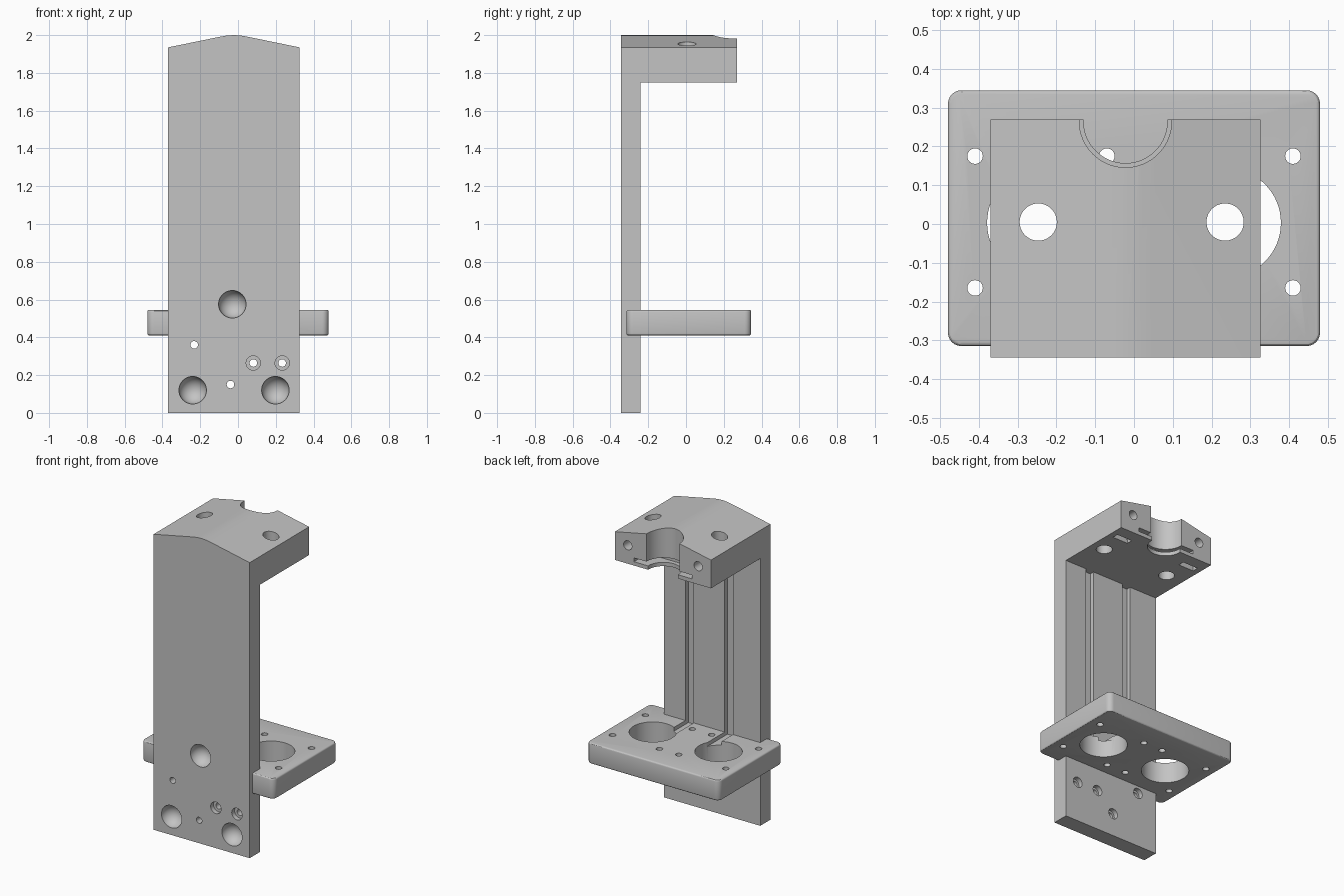
import bpy, bmesh, math
from mathutils import Matrix, Vector

if "Cube" in bpy.data.objects:
    bpy.data.objects.remove(bpy.data.objects["Cube"], do_unlink=True)

grey = bpy.data.materials.new("plain grey")
grey.use_nodes = True
GREY = (0.55, 0.55, 0.55, 1)
grey.diffuse_color = GREY
grey.node_tree.nodes["Principled BSDF"].inputs["Base Color"].default_value = GREY

MID = -0.022                      # centre line of the bracket
FRONT, INNER, BACK = -0.345, -0.24, 0.27
UNDER = 1.75                      # underside of the top block
DECK_LOW, DECK_TOP = 0.41, 0.545


def finish(name, bm):
    bmesh.ops.recalc_face_normals(bm, faces=bm.faces)
    mesh = bpy.data.meshes.new(name)
    bm.to_mesh(mesh)
    bm.free()
    mesh.materials.append(grey)
    obj = bpy.data.objects.new(name, mesh)
    bpy.context.collection.objects.link(obj)
    return obj


def box_mesh(low, high):
    bm = bmesh.new()
    low, high = Vector(low), Vector(high)
    bmesh.ops.create_cube(bm, size=1, matrix=Matrix.Translation((low + high) / 2)
                          @ Matrix.Diagonal((high - low).to_4d()))
    return bm


def box(low, high):
    return finish("cutter", box_mesh(low, high))


def rod(x, y, z, r, length, along="z", r2=None, sides=48):
    """Cylinder or cone centred on a point."""
    turn = Matrix.Rotation(math.pi / 2, 4, "X") if along == "y" else Matrix()
    bm = bmesh.new()
    bmesh.ops.create_cone(bm, cap_ends=True, segments=sides, radius1=r,
                          radius2=r if r2 is None else r2, depth=length,
                          matrix=Matrix.Translation((x, y, z)) @ turn)
    return finish("cutter", bm)


def ball(x, y, z, r):
    bm = bmesh.new()
    bmesh.ops.create_uvsphere(bm, u_segments=48, v_segments=24, radius=r,
                              matrix=Matrix.Translation((x, y, z)))
    return finish("cutter", bm)


def cut(cutter, *targets):
    for target in targets:
        bpy.context.view_layer.objects.active = target
        mod = target.modifiers.new("cut", "BOOLEAN")
        mod.operation = "DIFFERENCE"
        mod.solver = "EXACT"
        mod.object = cutter
        bpy.ops.object.modifier_apply(modifier=mod.name)
    bpy.data.objects.remove(cutter, do_unlink=True)


# Bracket: gabled outline with a softened ridge, extruded front to back
right_half = [(0.348, 0), (0.348, 1.935), (0.07, 1.992), (0.035, 1.998)]
outline = right_half + [(0, 2.0)] + [(-x, z) for x, z in reversed(right_half)]
bm = bmesh.new()
face = bm.faces.new([bm.verts.new((MID + x, FRONT, z)) for x, z in outline])
moved = bmesh.ops.extrude_face_region(bm, geom=[face])["geom"]
bmesh.ops.translate(bm, vec=(0, BACK - FRONT, 0),
                    verts=[v for v in moved if isinstance(v, bmesh.types.BMVert)])
bracket = finish("bracket", bm)
cut(box((-1, INNER, -1), (1, 1, UNDER)), bracket)

# Platform: slab with rounded corners and softened rims
bm = box_mesh((-0.48, -0.315, DECK_LOW), (0.48, 0.345, DECK_TOP))
upright = [e for e in bm.edges if abs(e.verts[0].co.z - e.verts[1].co.z) > 0.05]
bmesh.ops.bevel(bm, geom=upright, offset=0.035, segments=6, profile=0.5, affect="EDGES")
rims = [e for e in bm.edges if abs(e.verts[0].co.z - e.verts[1].co.z) < 0.01]
bmesh.ops.bevel(bm, geom=rims, offset=0.01, segments=3, profile=0.5, affect="EDGES")
platform = finish("platform", bm)

# Large platform bores and small screw holes
for side in (-1, 1):
    cut(rod(side * 0.238, 0.003, 0.48, 0.141, 0.5, sides=64), platform)
    for x in (0.07, 0.41):
        for y in (-0.165, 0.175):
            cut(rod(side * x, y, 0.48, 0.02, 0.5, sides=24), platform)

# Cable grooves down the back of the plate and across the platform
for side in (-1, 1):
    x = side * 0.142
    cut(box((x - 0.03, INNER - 0.03, DECK_TOP - 0.03), (x + 0.03, INNER + 0.05, UNDER)), bracket)
    cut(box((x - 0.03, INNER - 0.03, DECK_TOP - 0.025), (x + 0.03, -0.05, DECK_TOP + 0.1)), platform)

# Round blind sockets in the front
for x, z in ((-0.03, 0.575), (-0.24, 0.12), (0.198, 0.12)):
    cut(ball(x, FRONT - 0.002, z, 0.073), bracket, platform)

# Plate screw holes, recessed at the back and two of them at the front
for x, z, both in ((-0.232, 0.36, False), (-0.04, 0.15, False),
                   (0.081, 0.264, True), (0.234, 0.264, True)):
    cut(rod(x, -0.3, z, 0.02, 0.3, "y", sides=24), bracket)
    cut(rod(x, INNER, z, 0.034, 0.06, "y", sides=24), bracket)
    if both:
        cut(rod(x, FRONT, z, 0.038, 0.06, "y", sides=24), bracket)

# Half-round notch in the top block, narrower below its flange slot
notch_y = 0.265
cut(rod(MID, notch_y, 1.95, 0.119, 0.32, sides=64), bracket)
cut(rod(MID, notch_y, 1.75, 0.108, 0.2, sides=64), bracket)
cut(box((MID - 0.21, 0.13, 1.775), (MID + 0.21, 0.4, 1.80)), bracket)

# Rod holes, clamp screw holes and nut pockets in the top block
for side in (-1, 1):
    cut(rod(-0.006 + side * 0.241, 0.005, 1.9, 0.048, 0.6), bracket)
    x = MID + side * 0.255
    cut(rod(x, 0.2, 1.87, 0.03, 0.3, "y", sides=24), bracket)
    cut(box((x - 0.055, 0.15, 1.7), (x + 0.055, 0.19, 1.915)), bracket)

# Smooth the round surfaces, keep hard edges crisp
bpy.ops.object.select_all(action="DESELECT")
for obj in (bracket, platform):
    obj.select_set(True)
bpy.context.view_layer.objects.active = bracket
bpy.ops.object.shade_smooth_by_angle(angle=math.radians(30))
